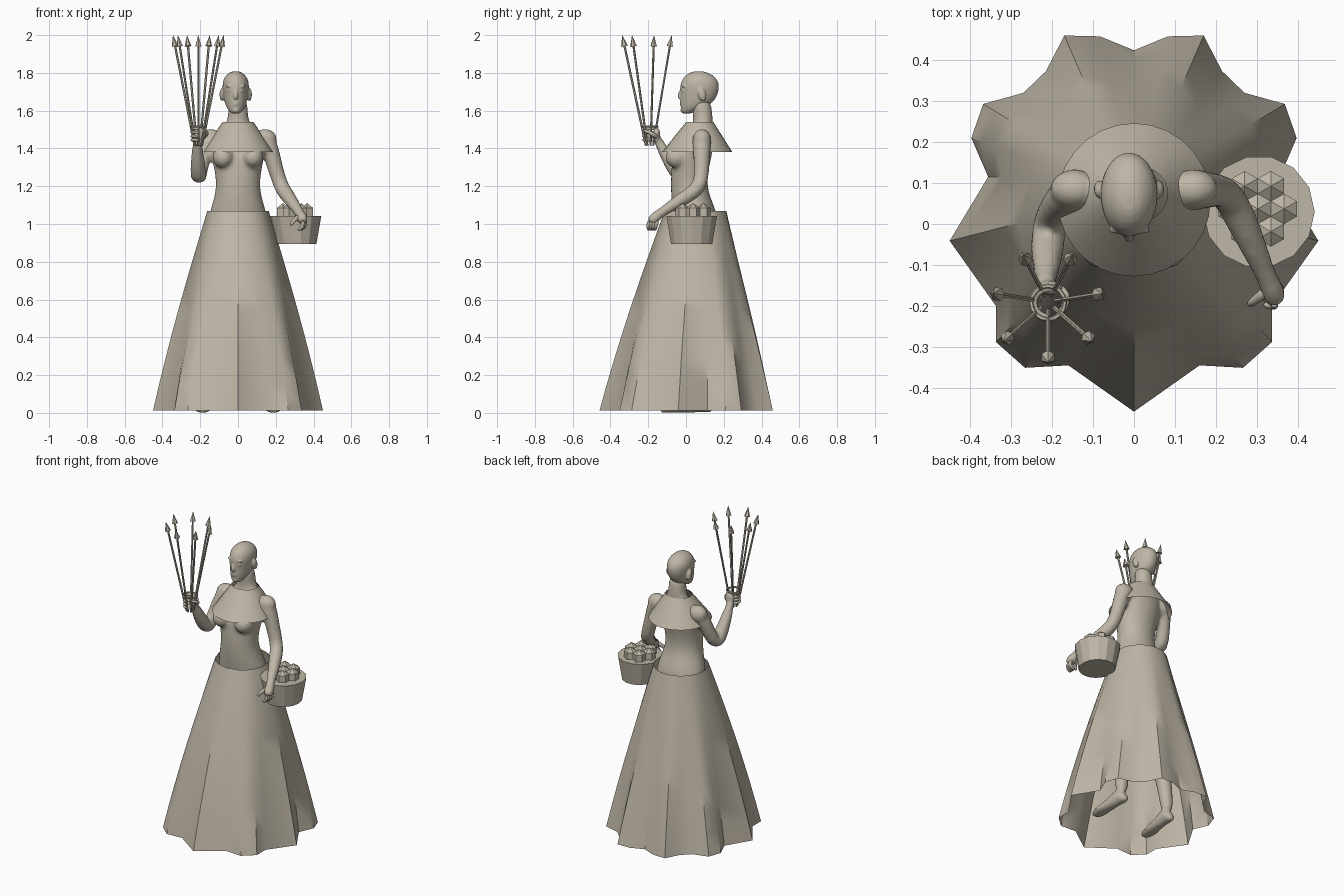
import bpy, bmesh
from math import sin, cos, pi, tau, atan2, radians
from mathutils import Vector, Matrix

if "Cube" in bpy.data.objects:
    bpy.data.objects.remove(bpy.data.objects["Cube"])

stone = bpy.data.materials.new("warm_stone")
stone.diffuse_color = (.52, .47, .385, 1)
stone.use_nodes = True
stone.node_tree.nodes["Principled BSDF"].inputs["Base Color"].default_value = stone.diffuse_color


def finish(name, bm, smooth=None, subsurf=0):
    bmesh.ops.recalc_face_normals(bm, faces=bm.faces)
    me = bpy.data.meshes.new(name)
    bm.to_mesh(me)
    bm.free()
    me.materials.append(stone)
    ob = bpy.data.objects.new(name, me)
    bpy.context.collection.objects.link(ob)
    if subsurf:
        mod = ob.modifiers.new("subsurf", 'SUBSURF')
        mod.levels = mod.render_levels = subsurf
    bpy.ops.object.select_all(action='DESELECT')
    ob.select_set(True)
    bpy.context.view_layer.objects.active = ob
    if smooth:
        bpy.ops.object.shade_smooth_by_angle(angle=radians(smooth))
    return ob


def loft(name, rings, caps=True, smooth=60, subsurf=0):
    bm = bmesh.new()
    rows = [[bm.verts.new(p) for p in ring] for ring in rings]
    n = len(rows[0])
    for a, b in zip(rows, rows[1:]):
        for i in range(n):
            bm.faces.new((a[i], a[(i + 1) % n], b[(i + 1) % n], b[i]))
    if caps:
        bm.faces.new(rows[0][::-1])
        bm.faces.new(rows[-1])
    return finish(name, bm, smooth, subsurf)


def ellipse(x, y, z, rx, ry, n, a0=0):
    return [Vector((x + rx * cos(a0 + tau * i / n), y + ry * sin(a0 + tau * i / n), z)) for i in range(n)]


def tube(name, pts, n=10):
    """Round tube through (x, y, z, radius) points."""
    c = [Vector(p[:3]) for p in pts]
    tans = [(c[min(i + 1, len(c) - 1)] - c[max(i - 1, 0)]).normalized() for i in range(len(c))]
    u = tans[0].orthogonal().normalized()
    rings = []
    for i, t in enumerate(tans):
        if i:
            u = tans[i - 1].rotation_difference(t) @ u
        v = t.cross(u)
        rings.append([c[i] + pts[i][3] * (u * cos(tau * k / n) + v * sin(tau * k / n)) for k in range(n)])
    return loft(name, rings, subsurf=1)


def ball(name, loc, size, rot=0.0):
    bm = bmesh.new()
    bmesh.ops.create_uvsphere(bm, u_segments=14, v_segments=9, radius=1)
    m = Matrix.Translation(loc) @ Matrix.Rotation(rot, 4, 'X') @ Matrix.Diagonal((*size, 1))
    bmesh.ops.transform(bm, matrix=m, verts=bm.verts)
    return finish(name, bm, 60)


def fuse(name, obs, voxel, iterations):
    """Melt overlapping parts into one smooth skin."""
    bpy.ops.object.select_all(action='DESELECT')
    for o in obs:
        o.select_set(True)
    bpy.context.view_layer.objects.active = obs[0]
    bpy.ops.object.convert(target='MESH')
    bpy.ops.object.join()
    ob = bpy.context.view_layer.objects.active
    ob.name = name
    mod = ob.modifiers.new("remesh", 'REMESH')
    mod.mode, mod.voxel_size, mod.use_smooth_shade = 'VOXEL', voxel, True
    mod = ob.modifiers.new("smooth", 'SMOOTH')
    mod.factor, mod.iterations = .5, iterations


# pleated open skirt: round waist blended into a mirrored star-shaped hem
half = [(0, -.458), (.16, -.345), (.266, -.351), (.337, -.288), (.337, -.2), (.45, -.041),
        (.356, .115), (.397, .21), (.368, .293), (.27, .32), (.215, .373), (.17, .46),
        (.083, .458), (0, .424)]
hem = half + [(-x, y) for x, y in half[-2:0:-1]]
rings = []
for k in range(9):
    t = k / 8
    f = t * (1.25 - .25 * t)
    ring = []
    for x, y in hem:
        a = atan2(y, x)
        waist = Vector((.163 * cos(a), .05 + .163 * sin(a)))
        round_hem = Vector((.415 * cos(a), .415 * sin(a)))
        p = waist.lerp(round_hem.lerp(Vector((x, y)), t ** .6), f)
        ring.append((p.x, p.y, 1.07 - 1.058 * t))
    rings.append(ring)
loft("skirt", rings, caps=False, smooth=40)

# torso and neck
torso = [(.84, .06, .10, .08), (.92, .06, .15, .11), (1.0, .055, .162, .118), (1.07, .045, .152, .118),
         (1.14, .025, .128, .106), (1.21, .015, .116, .098), (1.29, .02, .128, .1),
         (1.37, .035, .145, .108), (1.43, .055, .15, .09), (1.48, .075, .125, .065),
         (1.52, .09, .07, .054), (1.56, .09, .055, .053), (1.62, .085, .053, .053), (1.66, .08, .045, .045)]
body = [loft("torso", [ellipse(0, cy, z, rx, ry, 16) for z, cy, rx, ry in torso], subsurf=1)]

# head with face features
head = [(1.583, .0, .018, .02), (1.595, .015, .034, .04), (1.62, .04, .052, .07), (1.65, .06, .062, .092),
        (1.69, .07, .068, .102), (1.73, .072, .073, .108), (1.765, .073, .068, .096),
        (1.79, .07, .05, .072), (1.81, .067, .022, .032)]
HX = -.012
face = [loft("head", [ellipse(HX, cy, z, rx, ry, 16) for z, cy, rx, ry in head], subsurf=1),
        tube("nose", [(HX, -.02, 1.72, .007), (HX, -.031, 1.695, .01), (HX, -.037, 1.673, .014),
                      (HX, -.026, 1.66, .01)], 8),
        ball("chin", (HX, -.012, 1.602), (.019, .018, .016))]
for z in (1.645, 1.634):
    face.append(ball("lip", (HX, -.022, z), (.02, .011, .007)))
for s in (-1, 1):
    face.append(ball("eye", (HX + s * .028, -.013, 1.706), (.014, .01, .008)))
    face.append(ball("brow", (HX + s * .03, -.013, 1.73), (.022, .012, .008)))
    face.append(ball("ear", (HX + s * .072, .085, 1.685), (.014, .021, .036), .25))
    body.append(ball("breast", (s * .078, -.045, 1.352), (.058, .066, .058)))
    body.append(ball("shoulder", (s * .145, .085, 1.448), (.062, .05, .056)))
fuse("head", face, .005, 3)

# shoulder collar
loft("collar", [ellipse(0, .073, 1.54, .082, .072, 28), ellipse(0, .059, 1.38, .187, .187, 28)],
     caps=False, smooth=40)

# legs and feet, hidden by the skirt
for s in (-1, 1):
    body.append(tube("leg", [(s * .08, .06, .95, .085), (s * .095, .055, .8, .085), (s * .12, .055, .6, .066),
                             (s * .135, .06, .5, .055), (s * .15, .075, .36, .058), (s * .17, .09, .18, .042),
                             (s * .175, .095, .06, .04)]))
    foot = []
    for y, x, h, w in [(.138, .176, .04, .02), (.11, .176, .08, .036), (.06, .178, .1, .038),
                       (0, .182, .07, .04), (-.07, .187, .045, .046), (-.115, .188, .032, .038),
                       (-.138, .188, .02, .022)]:
        foot.append([Vector((s * x + w * cos(tau * i / 10), y, h / 2 + h / 2 * sin(tau * i / 10)))
                     for i in range(10)])
    body.append(loft("foot", foot))

# raised arm and lowered arm
body.append(tube("raised_arm", [
    (-.115, .085, 1.455, .04), (-.15, .082, 1.45, .054), (-.172, .065, 1.4, .047),
    (-.193, .035, 1.32, .042), (-.206, .008, 1.255, .043), (-.208, -.022, 1.24, .045),
    (-.212, -.06, 1.29, .045), (-.214, -.105, 1.365, .036), (-.215, -.14, 1.425, .026),
    (-.215, -.155, 1.46, .026)]))
body.append(tube("lowered_arm", [
    (.11, .085, 1.45, .04), (.15, .085, 1.45, .055), (.17, .083, 1.4, .05),
    (.193, .083, 1.31, .044), (.218, .08, 1.23, .042), (.236, .06, 1.185, .043),
    (.262, .01, 1.15, .042), (.298, -.07, 1.1, .034), (.322, -.125, 1.065, .026),
    (.337, -.158, 1.04, .031), (.343, -.178, 1.02, .032), (.345, -.188, 1.005, .022)]))

# raised hand curled around the arrow bundle
BX, BY = -.21, -.192
body.append(ball("raised_palm", (BX + .005, BY + .036, 1.475), (.034, .02, .043)))
for k in range(4):
    z = 1.445 + .02 * k
    arc = [radians(70 + 42 * j) for j in range(6)]
    tube("raised_finger", [(BX + .037 * cos(a), BY + .037 * sin(a), z, .0105 - .0006 * j)
                           for j, a in enumerate(arc)], 8)
tube("raised_thumb", [(BX + .02, BY + .04, 1.455, .014), (BX + .05, BY + .02, 1.475, .012),
                      (BX + .04, BY - .015, 1.49, .01), (BX + .025, BY - .032, 1.497, .008)], 8)
fuse("body", body, .011, 5)

# lowered hand with curled fingers
for k in range(4):
    o = .015 * k
    tube("lowered_finger", [(.355 - o * .3, -.15 - o, 1.02, .011), (.358 - o * .3, -.16 - o * .9, .99, .011),
                            (.34 - o * .2, -.163 - o * .8, .972, .01), (.315, -.165 - o * .7, .972, .008)], 8)
tube("lowered_thumb", [(.33, -.16, 1.045, .016), (.302, -.18, 1.025, .013), (.288, -.192, 1.01, .011),
                       (.28, -.196, .99, .008)], 8)

# fan of arrows held by a ring
bm = bmesh.new()
for k in range(7):
    a = -pi / 2 + tau * k / 7
    d = Vector((cos(a), sin(a), 0))
    lo = Vector((BX, BY, 1.415)) + d * .02
    hi = Vector((BX, BY - .008, 2.0)) + d * .138
    neck = hi.lerp(lo, .1)
    q = (hi - lo).to_track_quat('Z', 'Y').to_matrix().to_4x4()
    for p0, p1, r0, r1 in ((lo, neck, .006, .006), (neck, hi, .018, 0)):
        m = Matrix.Translation((p0 + p1) / 2) @ q
        bmesh.ops.create_cone(bm, cap_ends=True, segments=6, radius1=r0, radius2=r1,
                              depth=(p1 - p0).length, matrix=m)
finish("arrows", bm)
bpy.ops.mesh.primitive_torus_add(location=(BX, BY, 1.515), major_radius=.041, minor_radius=.006,
                                 major_segments=16, minor_segments=6)
bpy.context.object.name = "arrow_ring"
bpy.context.object.data.materials.append(stone)

# basket filled with hexagonal pieces
CX, CY = .305, .03
loft("basket", [ellipse(CX + .004, CY, .895, .106, .112, 14), ellipse(CX, CY, 1.042, .136, .137, 14)], smooth=None)
centres = [(0, 0)] + [(.064 * cos(k * pi / 3), .064 * sin(k * pi / 3)) for k in range(6)]
for dx, dy in centres:
    x, y = CX - .003 + dx, CY + .007 + dy
    loft("hex_piece", [ellipse(x, y, z, r, r, 6, pi / 6) for z, r in ((1.03, .037), (1.085, .037), (1.11, .001))],
         smooth=None)
